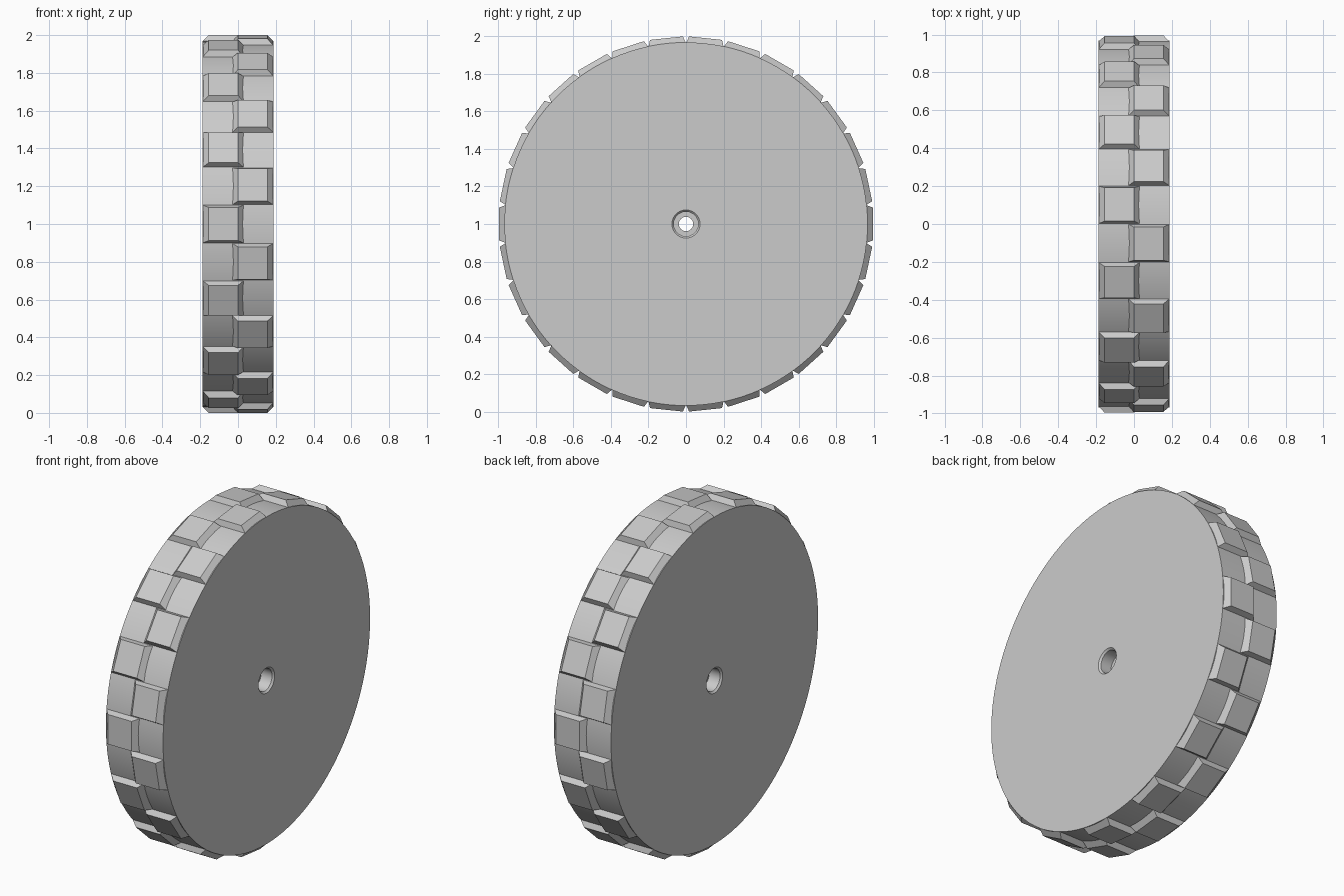
import bpy, bmesh, math
from mathutils import Matrix

if "Cube" in bpy.data.objects:
    bpy.data.objects.remove(bpy.data.objects["Cube"])

HALF_WIDTH = 0.187
DISC_R = 0.968
BLOCK_BASE, BLOCK_TOP = 0.962, 0.996
COUNT = 30

grey = bpy.data.materials.new("Plain grey")
grey.use_nodes = True
grey.diffuse_color = (0.6, 0.6, 0.6, 1)
grey.node_tree.nodes["Principled BSDF"].inputs["Base Color"].default_value = (0.6, 0.6, 0.6, 1)


def add_object(name, bm):
    bmesh.ops.recalc_face_normals(bm, faces=bm.faces[:])
    mesh = bpy.data.meshes.new(name)
    bm.to_mesh(mesh)
    bm.free()
    mesh.materials.append(grey)
    obj = bpy.data.objects.new(name, mesh)
    bpy.context.collection.objects.link(obj)
    obj.location.z = 1
    return obj


def lathe(name, profile, segments):
    """Spin a closed (x, radius) profile around the x axis."""
    bm = bmesh.new()
    rings = []
    for i in range(segments):
        a = math.tau * i / segments
        rings.append([bm.verts.new((x, r * math.cos(a), r * math.sin(a))) for x, r in profile])
    n = len(profile)
    for i in range(segments):
        a, b = rings[i], rings[(i + 1) % segments]
        for j in range(n):
            k = (j + 1) % n
            bm.faces.new((a[j], a[k], b[k], b[j]))
    obj = add_object(name, bm)
    bpy.ops.object.select_all(action='DESELECT')
    obj.select_set(True)
    bpy.context.view_layer.objects.active = obj
    bpy.ops.object.shade_smooth_by_angle(angle=math.radians(30))
    return obj


# Wheel disc with a chamfered, counterbored axle hole
W = HALF_WIDTH
lathe("wheel_disc", [
    (W, DISC_R), (W, 0.075), (W - 0.01, 0.065), (W - 0.08, 0.065), (W - 0.08, 0.038),
    (-W + 0.08, 0.038), (-W + 0.08, 0.065), (-W + 0.01, 0.065), (-W, 0.075), (-W, DISC_R),
], 120)


def add_block(bm, side, angle):
    """Tapered tread block, built facing -y and turned about the axle."""
    turn = Matrix.Rotation(angle, 4, 'X')
    loops = []
    for inner, outer, half, dist in ((-0.03, W, 0.1, BLOCK_BASE), (0.0, W - 0.032, 0.088, BLOCK_TOP)):
        corners = ((inner, -half), (outer, -half), (outer, half), (inner, half))
        loops.append([bm.verts.new(turn @ Matrix.Translation((side * x, -dist, z)).translation)
                      for x, z in corners])
    base, top = loops
    bm.faces.new(base)
    bm.faces.new(top)
    for i in range(4):
        j = (i + 1) % 4
        bm.faces.new((base[i], base[j], top[j], top[i]))


# Two staggered rows of tread blocks
for name, side, first in (("right_tread_row", -1, 0), ("left_tread_row", 1, 1)):
    bm = bmesh.new()
    for i in range(first, COUNT, 2):
        add_block(bm, side, math.tau * i / COUNT)
    add_object(name, bm)
